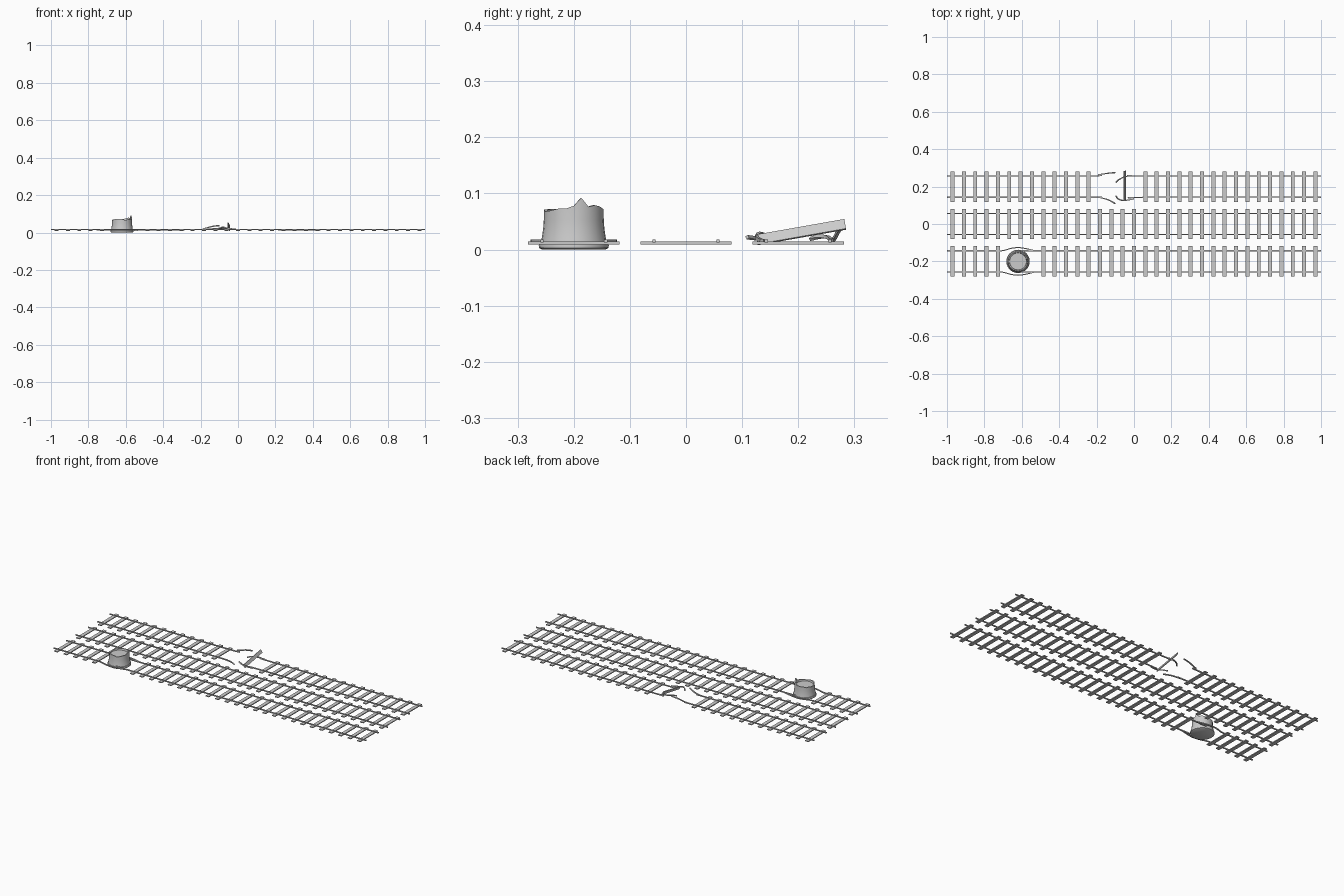
import bpy, bmesh, math, random
from mathutils import Vector, Matrix

if "Cube" in bpy.data.objects:
    bpy.data.objects.remove(bpy.data.objects["Cube"])

random.seed(4)
STEP = 1.94 / 32
GAUGE = 0.057


def finish(bm, name, smooth=False):
    bmesh.ops.recalc_face_normals(bm, faces=bm.faces)
    me = bpy.data.meshes.new(name)
    bm.to_mesh(me)
    bm.free()
    ob = bpy.data.objects.new(name, me)
    bpy.context.collection.objects.link(ob)
    if smooth:
        bpy.context.view_layer.objects.active = ob
        ob.select_set(True)
        bpy.ops.object.shade_smooth_by_angle(angle=math.radians(35))
        ob.select_set(False)
    return ob


def add_box(bm, matrix, size):
    bmesh.ops.create_cube(bm, size=1, matrix=matrix @ Matrix.Diagonal((*size, 1)))


def smooth_path(pts, n=6):
    # Catmull-Rom through the control points
    p = [Vector(q) for q in pts]
    p = [2 * p[0] - p[1]] + p + [2 * p[-1] - p[-2]]
    out = []
    for a, b, c, d in zip(p, p[1:], p[2:], p[3:]):
        for i in range(n):
            t = i / n
            out.append(0.5 * (2 * b + (c - a) * t + (2 * a - 5 * b + 4 * c - d) * t * t
                              + (3 * b - a - 3 * c + d) * t ** 3))
    return out + [p[-2]]


def add_rail(bm, pts, roll_end=0.0, w=0.0055, h=0.006, curved=True):
    # sweep a rectangular rail section, twisting toward the last 40 percent
    path = smooth_path(pts) if curved else [Vector(q) for q in pts]
    rings = []
    for i, p in enumerate(path):
        t = (path[min(i + 1, len(path) - 1)] - path[max(i - 1, 0)]).normalized()
        side = Vector((0, 0, 1)).cross(t).normalized()
        f = max(0, i / (len(path) - 1) - 0.6) / 0.4
        rot = Matrix.Rotation(roll_end * f, 3, t)
        side, up = rot @ side, rot @ t.cross(side)
        rings.append([bm.verts.new(p + side * a * w / 2 + up * b * h / 2)
                      for a, b in ((-1, -1), (1, -1), (1, 1), (-1, 1))])
    for r, s in zip(rings, rings[1:]):
        for k in range(4):
            bm.faces.new((r[k], r[k - 1], s[k - 1], s[k]))
    bm.faces.new(rings[0])
    bm.faces.new(rings[-1])


def sleepers(name, y, missing=()):
    bm = bmesh.new()
    for i in range(33):
        if i not in missing:
            add_box(bm, Matrix.Translation((-0.97 + STEP * i, y, 0.0117)), (0.021, 0.163, 0.005))
    return finish(bm, name)


Z = 0.0152

# middle track, intact
sleepers("middle_sleepers", 0)
bm = bmesh.new()
for s in (-1, 1):
    add_rail(bm, [(-1, s * GAUGE, Z), (1, s * GAUGE, Z)], curved=False)
finish(bm, "middle_rails")

# front track, rails bowed around the stump
CX, CY = -0.62, -0.2
sleepers("front_sleepers", CY, (5, 6, 7))
bm = bmesh.new()
for s in (-1, 1):
    bow = [(-1, 0), (-0.75, 0), (-0.70, 0.001), (-0.66, 0.012), (-0.62, 0.017),
           (-0.58, 0.012), (-0.53, 0.001), (-0.48, 0), (1, 0)]
    add_rail(bm, [(x, CY + s * (GAUGE + d), Z) for x, d in bow])
finish(bm, "front_rails")

# back track, broken with twisted rail ends
sleepers("back_sleepers", 0.2, (13, 14, 15, 16))
bm = bmesh.new()
add_rail(bm, [(-1, 0.257, Z), (-0.24, 0.257, Z), (-0.19, 0.264, 0.019),
              (-0.14, 0.271, 0.032), (-0.10, 0.275, 0.037)], 0.3)
add_rail(bm, [(-1, 0.143, Z), (-0.24, 0.143, Z), (-0.19, 0.142, 0.015),
              (-0.14, 0.130, 0.019), (-0.10, 0.109, 0.022)], 0.5)
add_rail(bm, [(1, 0.257, Z), (0.05, 0.257, Z), (-0.01, 0.258, 0.017),
              (-0.05, 0.252, 0.022), (-0.08, 0.238, 0.023), (-0.098, 0.222, 0.019)], 1.0)
add_rail(bm, [(1, 0.143, Z), (0.05, 0.143, Z), (0.0, 0.134, 0.016),
              (-0.05, 0.126, 0.022), (-0.08, 0.132, 0.028), (-0.098, 0.15, 0.022)], 0.8)
finish(bm, "broken_rails")

# loose sleeper thrown up on its edge
bm = bmesh.new()
m = (Matrix.Translation((-0.049, 0.205, 0.031)) @ Matrix.Rotation(math.radians(10), 4, 'X')
     @ Matrix.Rotation(math.radians(65), 4, 'Y'))
add_box(bm, m, (0.019, 0.16, 0.005))
finish(bm, "loose_sleeper")

# broken hollow stump: flared foot, tapering wall, jagged rim
N = 24
rim = [0.068 + random.uniform(-0.002, 0.005) for _ in range(N)]
for k, h in {0: 0.078, 1: 0.092, 2: 0.076, 3: 0.079, 4: 0.077, 5: 0.073, 23: 0.073, 22: 0.073}.items():
    rim[k] = h
profile = [(0.057, 0), (0.062, 0.003), (0.0625, 0.008), (0.061, 0.012), (0.0585, 0.013),
           (0.0565, 0.024), (0.0545, 0.038), (0.0535, 0.052), (0.053, None), (0.047, None), (0.045, 0.062)]
bm = bmesh.new()
rings = []
for r, z in profile:
    rings.append([bm.verts.new((CX + r * math.cos(math.tau * k / N), CY + r * math.sin(math.tau * k / N),
                                rim[k] if z is None else z)) for k in range(N)])
for a, b in zip(rings, rings[1:]):
    for k in range(N):
        bm.faces.new((a[k - 1], a[k], b[k], b[k - 1]))
bm.faces.new(rings[0])
bm.faces.new(rings[-1])
finish(bm, "broken_stump", smooth=True)
